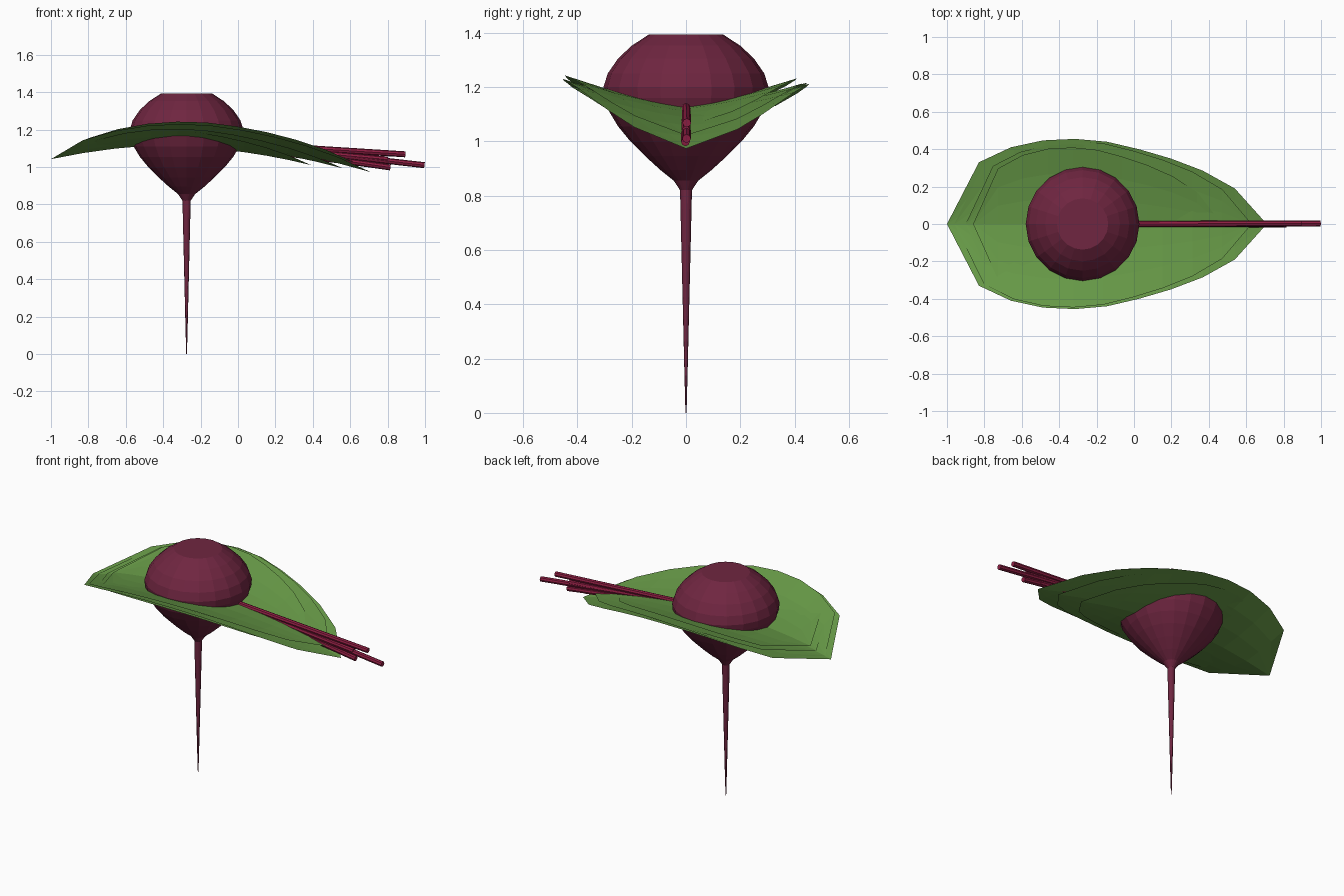
import bpy, bmesh, math
from mathutils import Vector

if "Cube" in bpy.data.objects:
    bpy.data.objects.remove(bpy.data.objects["Cube"])

CX = -0.275  # beet axis


def material(name, rgb):
    m = bpy.data.materials.new(name)
    m.diffuse_color = (*rgb, 1)
    m.use_nodes = True
    m.node_tree.nodes["Principled BSDF"].inputs["Base Color"].default_value = m.diffuse_color
    return m


def finish(name, bm, mat):
    me = bpy.data.meshes.new(name)
    bm.to_mesh(me)
    bm.free()
    me.materials.append(mat)
    ob = bpy.data.objects.new(name, me)
    bpy.context.collection.objects.link(ob)
    return ob


beet_red = material("beet red", (0.16, 0.019, 0.052))
stem_red = material("stem red", (0.27, 0.013, 0.055))
leaf_green = material("leaf green", (0.135, 0.32, 0.063))

# Beet body and taproot: a lathed profile with a flat cut top
profile = [(0.002, 0.0), (0.006, 0.15), (0.012, 0.4), (0.018, 0.65), (0.022, 0.82),
           (0.045, 0.855), (0.095, 0.895), (0.15, 0.945), (0.205, 1.0), (0.25, 1.055),
           (0.283, 1.11), (0.3, 1.16), (0.304, 1.2), (0.288, 1.25), (0.25, 1.305),
           (0.2, 1.352), (0.137, 1.393)]
SIDES = 20
bm = bmesh.new()
rings = []
for r, z in profile:
    rings.append([bm.verts.new((CX + r * math.cos(2 * math.pi * i / SIDES),
                                r * math.sin(2 * math.pi * i / SIDES), z))
                  for i in range(SIDES)])
for a, b in zip(rings, rings[1:]):
    for i in range(SIDES):
        j = (i + 1) % SIDES
        bm.faces.new((a[i], a[j], b[j], b[i]))
bm.faces.new(rings[-1])
bm.faces.new(rings[0][::-1])
finish("beet_root", bm, beet_red)

# Leaves: arched, upturned sheets stacked around the beet
HALF_WIDTHS = [0, 0.33, 0.41, 0.447, 0.455, 0.44, 0.4, 0.35, 0.285, 0.19, 0]
ACROSS = [-1, -0.66, -0.33, 0, 0.33, 0.66, 1]


def leaf(name, x0, x1, width, lift, pitch, roll):
    bm = bmesh.new()
    rows = []
    n = len(HALF_WIDTHS) - 1
    for i, w in enumerate(HALF_WIDTHS):
        x = x0 + (x1 - x0) * i / n
        row = []
        for t in (ACROSS if w else [0]):
            y = t * w * width
            z = (1.12 - 0.15 * (x + 0.28) ** 2 + 0.1 * abs(y) + 0.27 * y * y
                 + lift + pitch * (x - CX) + roll * y)
            row.append(bm.verts.new((x, y, z)))
        rows.append(row)
    for a, b in zip(rows, rows[1:]):
        for k in range(len(ACROSS) - 1):
            if len(a) == 1:
                bm.faces.new((a[0], b[k + 1], b[k]))
            elif len(b) == 1:
                bm.faces.new((a[k], b[0], a[k + 1]))
            else:
                bm.faces.new((a[k], b[k], b[k + 1], a[k + 1]))
    bmesh.ops.recalc_face_normals(bm, faces=bm.faces)
    if sum(f.normal.z for f in bm.faces) < 0:
        bmesh.ops.reverse_faces(bm, faces=bm.faces)
    finish(name, bm, leaf_green)


leaves = [(-1.0, 0.71, 1.0, 0.0, 0.0, -0.02),
          (-0.96, 0.63, 0.98, 0.012, 0.015, -0.03),
          (-0.9, 0.56, 0.94, -0.004, -0.02, 0.01),
          (-0.86, 0.47, 0.9, 0.018, 0.0, 0.02),
          (-0.8, 0.39, 0.86, -0.012, -0.045, -0.01)]
for i, args in enumerate(leaves):
    leaf(f"leaf_{i + 1}", *args)


# Stems: thin rods fanning out from the beet along the leaf midline
def stem(name, start, end, radius):
    a, b = Vector(start), Vector(end)
    bm = bmesh.new()
    bmesh.ops.create_cone(bm, cap_ends=True, segments=8, radius1=radius,
                          radius2=radius, depth=(b - a).length)
    ob = finish(name, bm, stem_red)
    ob.rotation_mode = 'QUATERNION'
    ob.rotation_quaternion = (b - a).to_track_quat('Z', 'Y')
    ob.location = (a + b) / 2


ends = [(0.997, 1.01, 0.002), (0.895, 1.068, 0.003), (0.815, 0.998, -0.002),
        (0.8, 1.04, 0.0), (0.7, 1.015, 0.002)]
for i, (x, z, y) in enumerate(ends):
    stem(f"stem_{i + 1}", (-0.1, 0, 1.135 - 0.004 * i), (x, y, z), 0.016)
